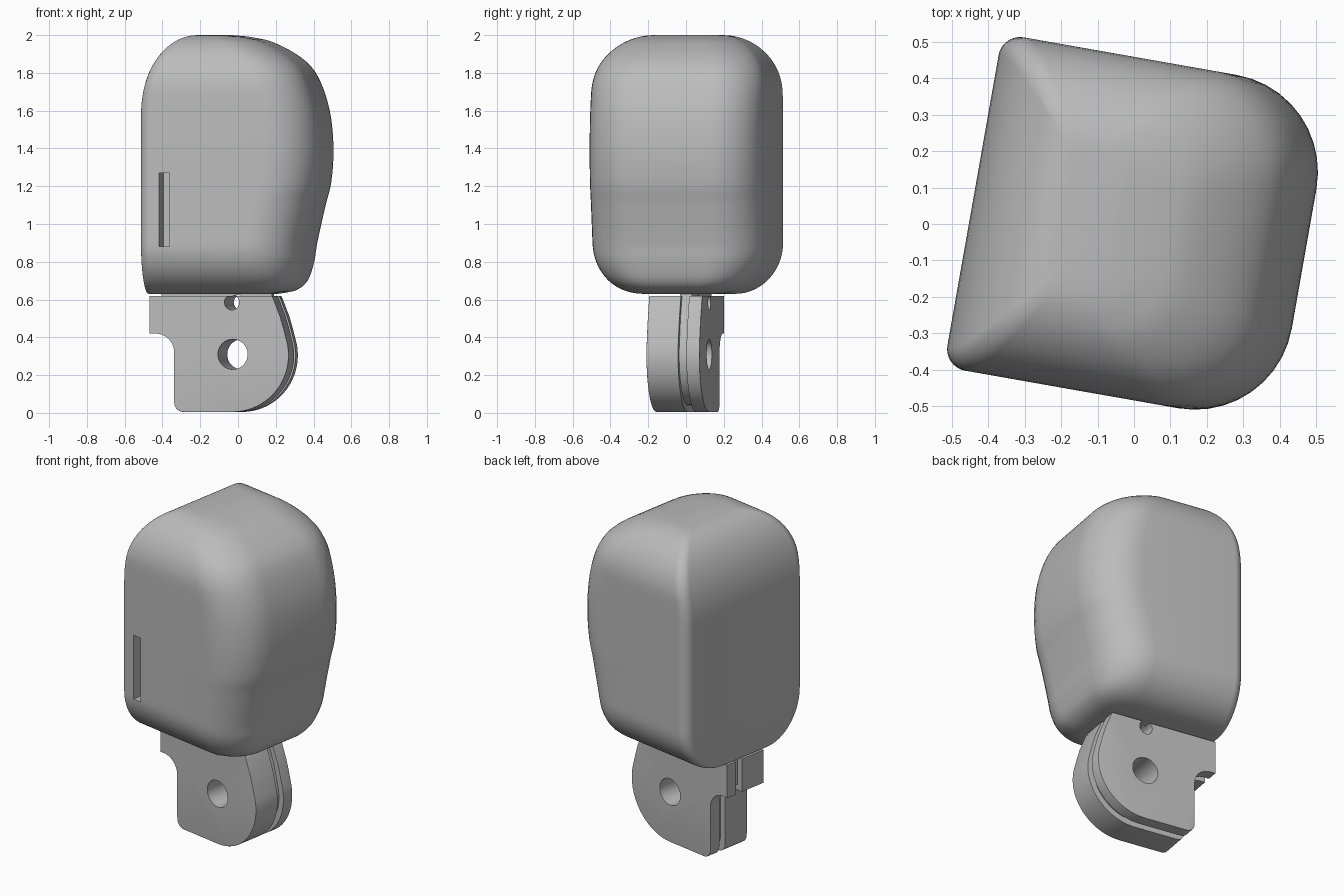
import bpy, bmesh, math
from mathutils import Vector

cube = bpy.data.objects.get("Cube")
if cube:
    bpy.data.objects.remove(cube)

TURN = math.radians(-10)      # whole model is turned about z
grey = bpy.data.materials.new("plain grey")
grey.use_nodes = True
grey.diffuse_color = (0.5, 0.5, 0.5, 1)
grey.node_tree.nodes["Principled BSDF"].inputs["Base Color"].default_value = (0.5, 0.5, 0.5, 1)


def finish(bm, name):
    bmesh.ops.recalc_face_normals(bm, faces=bm.faces)
    mesh = bpy.data.meshes.new(name)
    bm.to_mesh(mesh)
    bm.free()
    ob = bpy.data.objects.new(name, mesh)
    bpy.context.collection.objects.link(ob)
    ob.rotation_euler.z = TURN
    mesh.materials.append(grey)
    return ob


def activate(ob):
    bpy.ops.object.select_all(action='DESELECT')
    ob.select_set(True)
    bpy.context.view_layer.objects.active = ob


def smooth(ob):
    activate(ob)
    bpy.ops.object.shade_smooth_by_angle(angle=math.radians(35))


def prism(outline, y0, y1):
    """Extrude an x-z outline along y."""
    bm = bmesh.new()
    face = bm.faces.new([bm.verts.new((x, y0, z)) for x, z in outline])
    ext = bmesh.ops.extrude_face_region(bm, geom=[face])
    moved = [g for g in ext["geom"] if isinstance(g, bmesh.types.BMVert)]
    bmesh.ops.translate(bm, vec=(0, y1 - y0, 0), verts=moved)
    bmesh.ops.recalc_face_normals(bm, faces=bm.faces)
    return bm


def arc(cx, cz, r, a0, a1, n):
    return [(cx + r * math.cos(math.radians(a0 + (a1 - a0) * i / n)),
             cz + r * math.sin(math.radians(a0 + (a1 - a0) * i / n))) for i in range(n + 1)]


def cut(ob, outline, y0, y1):
    tool = finish(prism(outline, y0, y1), "cutter")
    tool.hide_render = True
    mod = ob.modifiers.new("cut", 'BOOLEAN')
    mod.operation, mod.solver, mod.object = 'DIFFERENCE', 'EXACT', tool
    bpy.context.view_layer.update()
    activate(ob)
    bpy.ops.object.modifier_apply(modifier="cut")
    bpy.data.objects.remove(tool)


def spline(points, steps):
    """Smooth curve through the points."""
    p = [Vector(q) for q in points]
    p = [2 * p[0] - p[1]] + p + [2 * p[-1] - p[-2]]
    out = []
    for i in range(1, len(p) - 2):
        a, b, c, d = p[i - 1:i + 3]
        for s in range(steps):
            t = s / steps
            out.append(0.5 * (2 * b + (c - a) * t + (2 * a - 5 * b + 4 * c - d) * t * t
                              + (3 * b - a - 3 * c + d) * t ** 3))
    return out + [p[-2]]


# Fingertip pad: stacked rounded sections following a bulging side profile
def quarter(t):
    return math.sqrt(max(0.0, 1 - t * t))


def half_depth(z):
    if z > 1.7:
        return 0.18 + 0.285 * quarter((z - 1.7) / 0.3)
    if z < 0.9:
        return 0.2 + 0.265 * quarter((0.9 - z) / 0.27)
    return 0.465


def back_edge(z):
    return -0.447 + (0.26 * (1 - quarter((z - 1.57) / 0.43)) if z > 1.57 else 0)


bulge = [(0.2, 0.63), (0.29, 0.65), (0.345, 0.7), (0.375, 0.8), (0.39, 0.9), (0.435, 1.1),
         (0.465, 1.22), (0.477, 1.4), (0.457, 1.6), (0.395, 1.78), (0.31, 1.88),
         (0.17, 1.96), (0.06, 1.988), (-0.05, 2.0)]
bm = bmesh.new()
rings = []
for x1, z in spline(bulge, 5):
    z = min(max(z, 0.63), 2.0)
    h, x0 = half_depth(z), back_edge(z)
    big = min(0.27 * h / 0.465, 0.47 * (x1 - x0))
    small = min(0.06, big) * h / 0.465
    ring = []
    for sx, sy, r, a in ((1, 1, big, 0), (-1, 1, small, 90), (-1, -1, small, 180), (1, -1, big, 270)):
        cx = x1 - r if sx > 0 else x0 + r
        ring += arc(cx, -0.0125 + sy * (h - r), r, a, a + 90, 10)
    rings.append([bm.verts.new((x, y, z)) for x, y in ring])
for low, high in zip(rings, rings[1:]):
    for i in range(len(low)):
        j = (i + 1) % len(low)
        bm.faces.new((low[i], low[j], high[j], high[i]))
bm.faces.new(rings[0][::-1])
bm.faces.new(rings[-1])
pad = finish(bm, "fingertip_pad")
cut(pad, [(-0.34, 0.88), (-0.285, 0.88), (-0.285, 1.27), (-0.34, 1.27)], -0.6, -0.34)
smooth(pad)


# Knuckle: two side plates around a smaller core, leaving a cable groove
def knuckle_outline(inset, top):
    left, floor = -0.315 + inset, 0.005 + inset
    pts = [(-0.447 + inset, top), (-0.447 + inset, 0.42 + inset)]
    pts += arc(left - 0.1, 0.32 + inset, 0.1, 90, 0, 10)
    pts += arc(left + 0.05, floor + 0.05, 0.05, 180, 270, 6)
    pts += arc(0, 0.305, 0.3 - inset, -90, 12, 28)
    pts += [(0.275 - inset, 0.44), (0.255 - inset, 0.51), (0.22 - inset, 0.6), (0.21 - inset, top)]
    return pts


def plate(name, inner, outer, round_r):
    bm = prism(knuckle_outline(0, 0.62), inner, outer)
    rim = [e for e in bm.edges
           if all(abs(v.co.y - outer) < 1e-5 for v in e.verts)
           and all(v.co.z < 0.61 for v in e.verts)
           and (all(v.co.z < 0.3 for v in e.verts) or all(v.co.x > 0 for v in e.verts))]
    bmesh.ops.bevel(bm, geom=rim, offset=round_r, segments=4, profile=0.5,
                    affect='EDGES', clamp_overlap=True)
    return finish(bm, name)


parts = [plate("knuckle_front_plate", 0.01, -0.16, 0.02),
         plate("knuckle_rear_plate", 0.055, 0.125, 0.04),
         finish(prism(knuckle_outline(0.035, 0.68), 0.0, 0.065), "knuckle_core")]
for part in parts:
    # Pivot hole and smaller pin hole
    cut(part, arc(0, 0.31, 0.08, 0, 348.75, 31), -0.4, 0.4)
    cut(part, arc(-0.005, 0.585, 0.04, 0, 345, 23), -0.4, 0.4)
    smooth(part)
